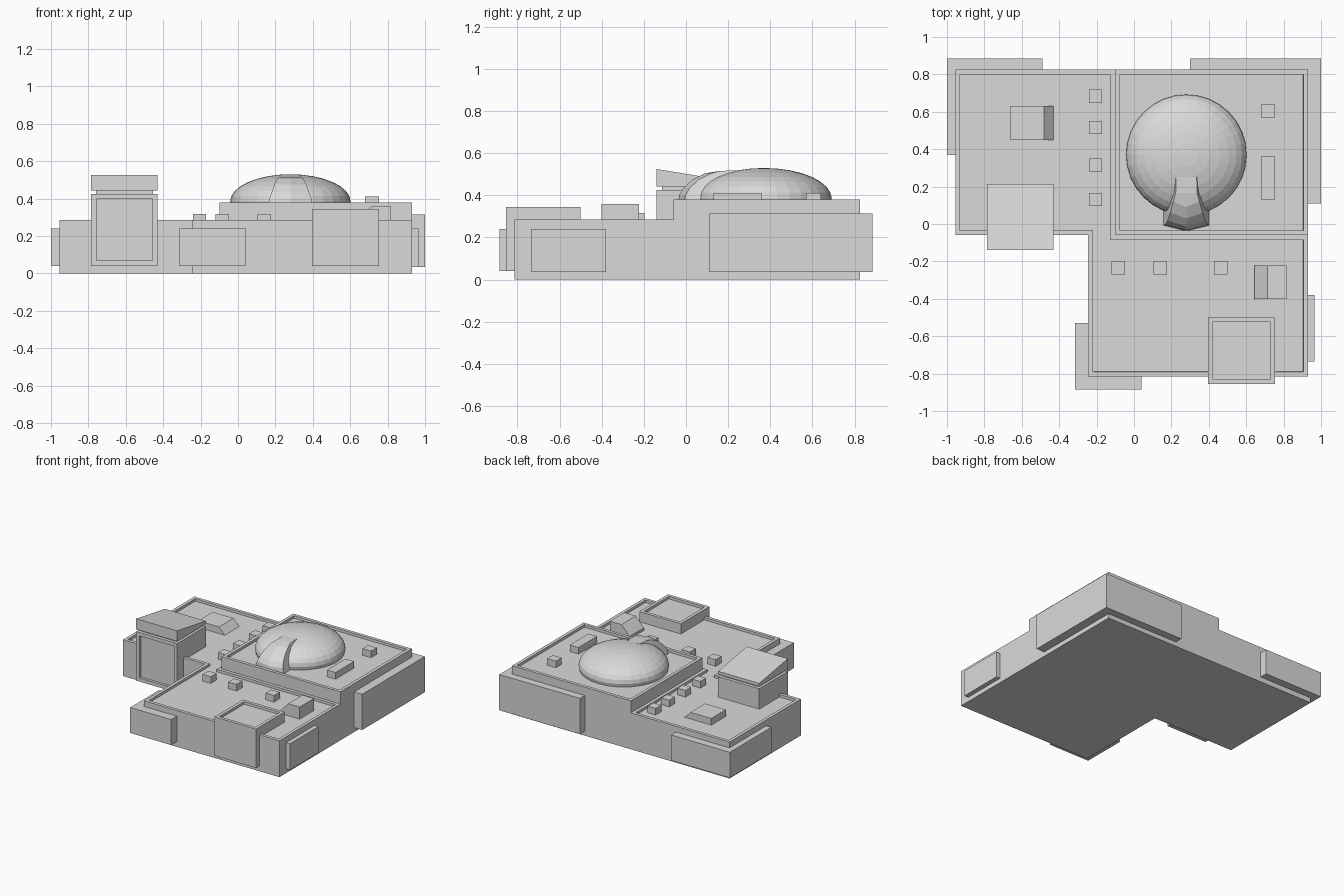
import bpy, bmesh
from mathutils import Vector

old = bpy.data.objects.get("Cube")
if old:
    bpy.data.objects.remove(old, do_unlink=True)

GREY = (0.7, 0.7, 0.7, 1)
grey = bpy.data.materials.new("plain_grey")
grey.use_nodes = True
grey.diffuse_color = GREY
grey.node_tree.nodes["Principled BSDF"].inputs["Base Color"].default_value = GREY


def finish(name, bm):
    bmesh.ops.recalc_face_normals(bm, faces=bm.faces)
    mesh = bpy.data.meshes.new(name)
    bm.to_mesh(mesh)
    bm.free()
    mesh.materials.append(grey)
    ob = bpy.data.objects.new(name, mesh)
    bpy.context.collection.objects.link(ob)
    return ob


def recess(bm, direction, rim, depth):
    """Sink a panel into the face that looks along the direction."""
    bm.normal_update()
    face = max(bm.faces, key=lambda f: f.normal.dot(Vector(direction)))
    bmesh.ops.inset_region(bm, faces=[face], thickness=rim, use_even_offset=True)
    bmesh.ops.inset_region(bm, faces=[face], thickness=0.0002, depth=-depth,
                           use_even_offset=True)


def prism(name, outline, z0, z1, sunk=None, rim=0.025, depth=0.02):
    """Upright prism over a plan outline, optionally with a sunk panel."""
    bm = bmesh.new()
    base = bm.faces.new([bm.verts.new((x, y, z0)) for x, y in outline])
    out = bmesh.ops.extrude_face_region(bm, geom=[base])
    top = [v for v in out["geom"] if isinstance(v, bmesh.types.BMVert)]
    bmesh.ops.translate(bm, verts=top, vec=(0, 0, z1 - z0))
    bmesh.ops.recalc_face_normals(bm, faces=bm.faces)
    if sunk:
        recess(bm, sunk, rim, depth)
    return finish(name, bm)


def box(name, x0, x1, y0, y1, z0, z1, **kw):
    return prism(name, [(x0, y0), (x1, y0), (x1, y1), (x0, y1)], z0, z1, **kw)


def side_profile(name, axis, points, start, end):
    """Extrude a profile of (along, height) points across the other axis."""
    bm = bmesh.new()
    rings = []
    for w in (start, end):
        rings.append([bm.verts.new((a, w, z) if axis == "x" else (w, a, z))
                      for a, z in points])
    for ring in rings:
        bm.faces.new(ring)
    for i in range(len(points)):
        j = (i + 1) % len(points)
        bm.faces.new((rings[0][i], rings[0][j], rings[1][j], rings[1][i]))
    return finish(name, bm)


UP, FRONT = (0, 0, 1), (0, -1, 0)

# Main building: low L-shaped wing around a taller block
prism("lower_building",
      [(-0.955, -0.06), (-0.245, -0.06), (-0.245, -0.815), (0.93, -0.815),
       (0.93, -0.06), (-0.1, -0.06), (-0.1, 0.825), (-0.955, 0.825)],
      0, 0.285, sunk=UP)
box("raised_building", -0.1, 0.93, -0.06, 0.825, 0, 0.38, sunk=UP)

# Thick wall slabs wrapping the corners
box("back_right_wall_slab", -1.0, -0.49, 0.37, 0.885, 0.04, 0.24)
box("back_left_wall_slab", 0.3, 1.0, 0.11, 0.885, 0.035, 0.315)
box("front_wall_slab", -0.315, 0.04, -0.885, -0.53, 0.04, 0.24)
box("side_wall_slab", 0.7, 0.965, -0.735, -0.38, 0.035, 0.24)

# Front block with a sunk roof
box("front_block", 0.395, 0.755, -0.855, -0.5, 0.04, 0.345, sunk=UP)

# Tower with a sunk door panel, a neck and a sloped cap
box("tower", -0.785, -0.43, -0.14, 0.215, 0.04, 0.425, sunk=FRONT, rim=0.028)
box("tower_neck", -0.76, -0.455, -0.115, 0.19, 0.42, 0.445)
side_profile("tower_cap", "y",
             [(-0.14, 0.442), (0.215, 0.442), (0.215, 0.467), (-0.14, 0.525)],
             -0.785, -0.43)

# Small roof vents
for i, y in enumerate((0.13, 0.315, 0.515, 0.683)):
    box(f"side_vent_{i + 1}", -0.24, -0.17, y - 0.035, y + 0.035, 0.26, 0.317)
for i, x in enumerate((-0.083, 0.14, 0.465)):
    box(f"front_vent_{i + 1}", x - 0.036, x + 0.036, -0.27, -0.198, 0.26, 0.317)
box("upper_vent", 0.68, 0.755, 0.57, 0.64, 0.355, 0.412)
box("long_upper_vent", 0.68, 0.755, 0.13, 0.36, 0.355, 0.412)

# Roof hatches with one sloped side
side_profile("back_hatch", "x",
             [(-0.66, 0.26), (-0.425, 0.26), (-0.48, 0.317), (-0.66, 0.317)],
             0.45, 0.63)
side_profile("front_hatch", "x",
             [(0.645, 0.26), (0.815, 0.26), (0.815, 0.36), (0.715, 0.36),
              (0.645, 0.285)], -0.4, -0.222)

# Flattened dome
bm = bmesh.new()
bmesh.ops.create_uvsphere(bm, u_segments=32, v_segments=16, radius=0.322)
bmesh.ops.scale(bm, verts=bm.verts, vec=(1, 1, 0.45))
bmesh.ops.translate(bm, verts=bm.verts, vec=(0.28, 0.37, 0.385))
finish("dome", bm)

# Curved hood on the dome front: depth, height and half width of each step
bm = bmesh.new()
rows = []
for y, z, w in [(-0.037, 0.36, 0.122), (-0.033, 0.4, 0.112), (-0.012, 0.435, 0.1),
                (0.03, 0.475, 0.086), (0.09, 0.505, 0.07), (0.165, 0.516, 0.057),
                (0.25, 0.519, 0.055)]:
    bow = 0.03 if y < 0.1 else 0
    section = [(-0.123, y + bow, 0.355), (-w, y + bow, z), (0, y, z),
               (w, y + bow, z), (0.123, y + bow, 0.355)]
    rows.append([bm.verts.new((0.28 + a, b, c)) for a, b, c in section])
for r, s in zip(rows, rows[1:]):
    for i in range(5):
        j = (i + 1) % 5
        bm.faces.new((r[i], r[j], s[j], s[i]))
bm.faces.new(rows[0])
bm.faces.new(rows[-1])
finish("dome_hood", bm)
